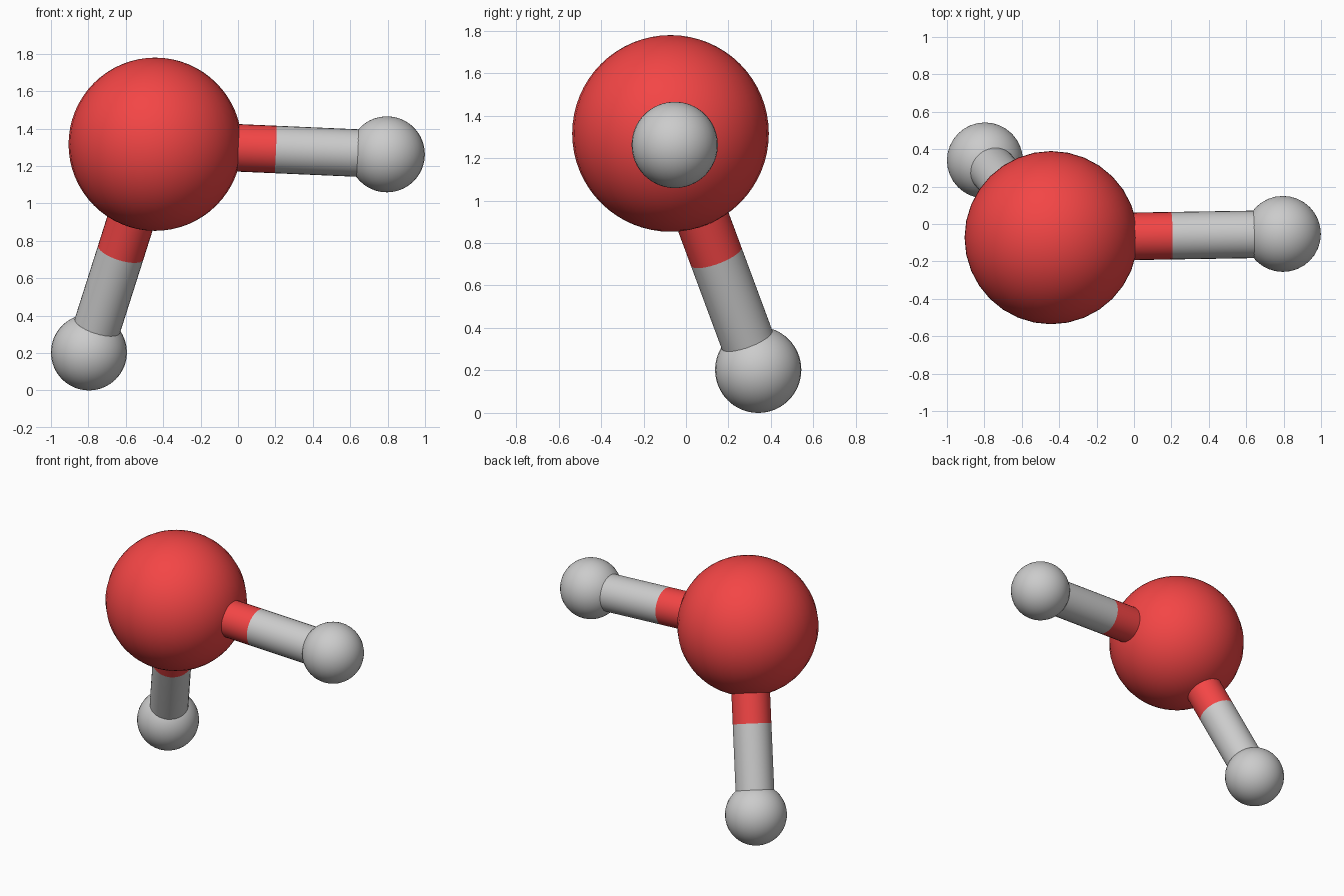
import bpy
from mathutils import Vector

if "Cube" in bpy.data.objects:
    bpy.data.objects.remove(bpy.data.objects["Cube"])

red = bpy.data.materials.new("red")
red.diffuse_color = (0.9, 0.06, 0.06, 1)
red.use_nodes = True
red.node_tree.nodes["Principled BSDF"].inputs["Base Color"].default_value = red.diffuse_color


def finish(name, mat):
    ob = bpy.context.object
    ob.name = name
    if mat:
        ob.data.materials.append(mat)
    bpy.ops.object.shade_smooth_by_angle()
    return ob


def atom(name, centre, radius, mat=None):
    bpy.ops.mesh.primitive_uv_sphere_add(segments=32, ring_count=32, radius=radius, location=centre)
    return finish(name, mat)


def rod(name, a, b, mat=None):
    d = b - a
    bpy.ops.mesh.primitive_cylinder_add(vertices=32, radius=0.127, depth=d.length, location=(a + b) / 2,
                                        rotation=d.to_track_quat('Z', 'Y').to_euler())
    return finish(name, mat)


# Large central atom
centre = Vector((-0.443, -0.073, 1.316))
atom("large_atom", centre, 0.463, red)

# Small atoms, each joined by a two-coloured bond
for side, pos in (("right", (0.796, -0.053, 1.262)), ("lower", (-0.797, 0.34, 0.203))):
    end = Vector(pos)
    split = centre.lerp(end, 0.52)
    atom(side + "_small_atom", end, 0.203)
    rod(side + "_bond_inner", centre, split, red)
    rod(side + "_bond_outer", split, end)
